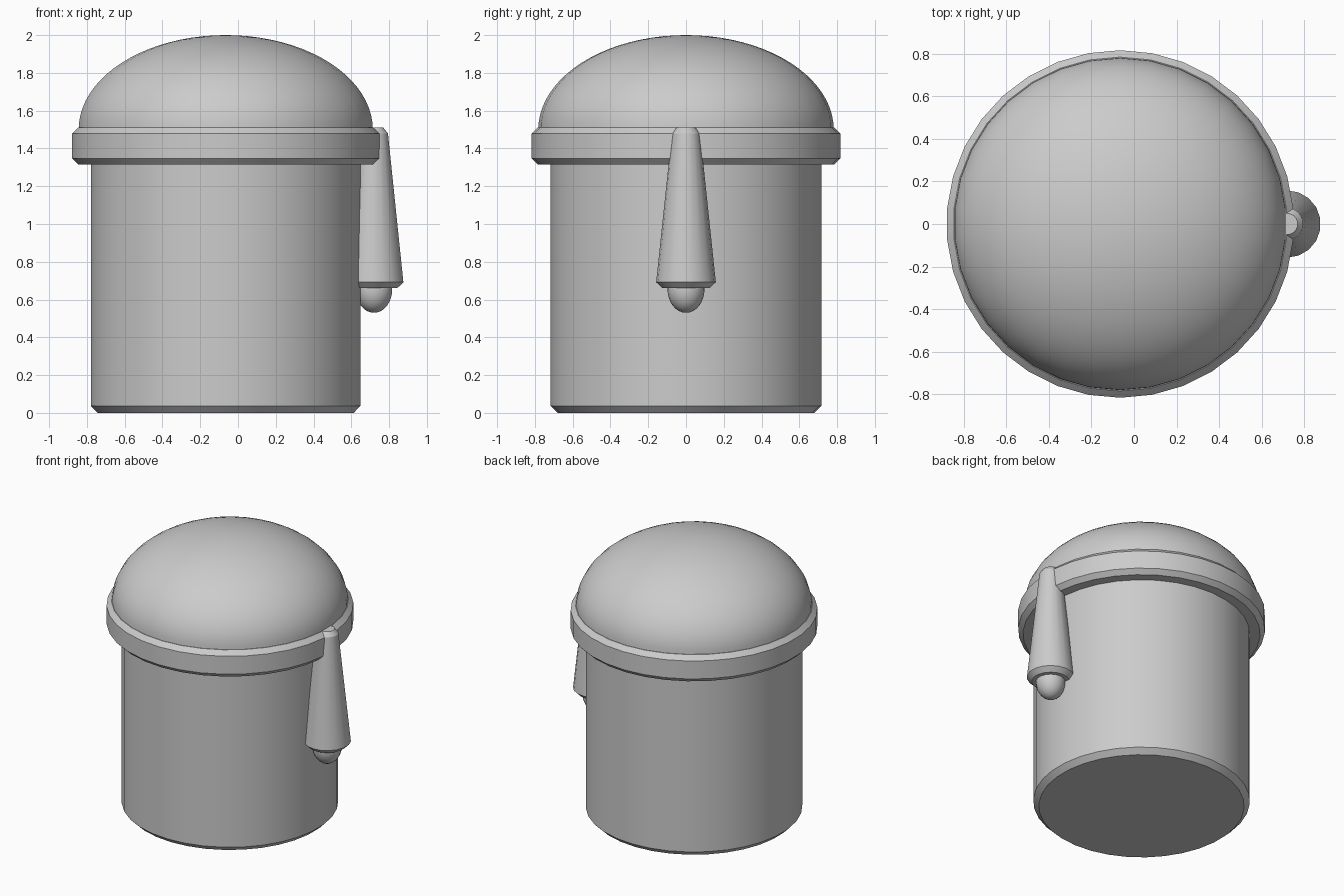
import bpy, bmesh
from math import sin, cos, pi, radians

if "Cube" in bpy.data.objects:
    bpy.data.objects.remove(bpy.data.objects["Cube"])

# Single plain grey material
grey = bpy.data.materials.new("plain_grey")
grey.use_nodes = True
colour = (0.6, 0.6, 0.6, 1)
grey.diffuse_color = colour
grey.node_tree.nodes["Principled BSDF"].inputs["Base Color"].default_value = colour


def lathe(name, profile, x, segments):
    """Revolve (radius, z) points, listed bottom to top, about the upright line at x."""
    bm = bmesh.new()
    rings = []
    for r, z in profile:
        if r < 1e-5:
            rings.append([bm.verts.new((0, 0, z))])
            continue
        angles = [pi / 2 + 2 * pi * i / segments for i in range(segments)]
        rings.append([bm.verts.new((r * cos(a), r * sin(a), z)) for a in angles])
    for low, high in zip(rings, rings[1:]):
        for i in range(segments):
            j = (i + 1) % segments
            if len(low) == 1:
                bm.faces.new((low[0], high[j], high[i]))
            elif len(high) == 1:
                bm.faces.new((low[i], low[j], high[0]))
            else:
                bm.faces.new((low[i], low[j], high[j], high[i]))
    # Flat end caps
    if len(rings[0]) > 1:
        bm.faces.new(rings[0][::-1])
    if len(rings[-1]) > 1:
        bm.faces.new(rings[-1])
    bmesh.ops.recalc_face_normals(bm, faces=bm.faces)
    mesh = bpy.data.meshes.new(name)
    bm.to_mesh(mesh)
    bm.free()
    mesh.materials.append(grey)
    obj = bpy.data.objects.new(name, mesh)
    obj.location.x = x
    bpy.context.collection.objects.link(obj)
    bpy.ops.object.select_all(action='DESELECT')
    obj.select_set(True)
    bpy.context.view_layer.objects.active = obj
    bpy.ops.object.shade_smooth_by_angle(angle=radians(30))
    return obj


def arc(radius, height, centre_z, start, end, steps):
    """Elliptical profile between two elevations in degrees."""
    points = []
    for i in range(steps + 1):
        a = radians(start + (end - start) * i / steps)
        points.append((radius * cos(a), centre_z + height * sin(a)))
    return points


BODY_X, BODY_SIDES = -0.065, 34
LEVER_X, LEVER_SIDES = 0.72, 18

# Canister with bevelled foot, collar and domed lid
lathe("body", [(0.68, 0), (0.717, 0.037), (0.717, 1.4)], BODY_X, BODY_SIDES)
lathe("rim", [(0.785, 1.315), (0.817, 1.347), (0.817, 1.478), (0.785, 1.51)],
      BODY_X, BODY_SIDES)
lathe("dome", arc(0.782, 0.5, 1.5, 0, 90, 20), BODY_X, BODY_SIDES)

# Tapered side lever with rounded tip
lathe("lever", [(0.125, 0.66), (0.158, 0.692), (0.075, 1.48), (0.05, 1.51)],
      LEVER_X, LEVER_SIDES)
lathe("lever_tip", arc(0.098, 0.125, 0.655, -90, 90, 16), LEVER_X, LEVER_SIDES)
